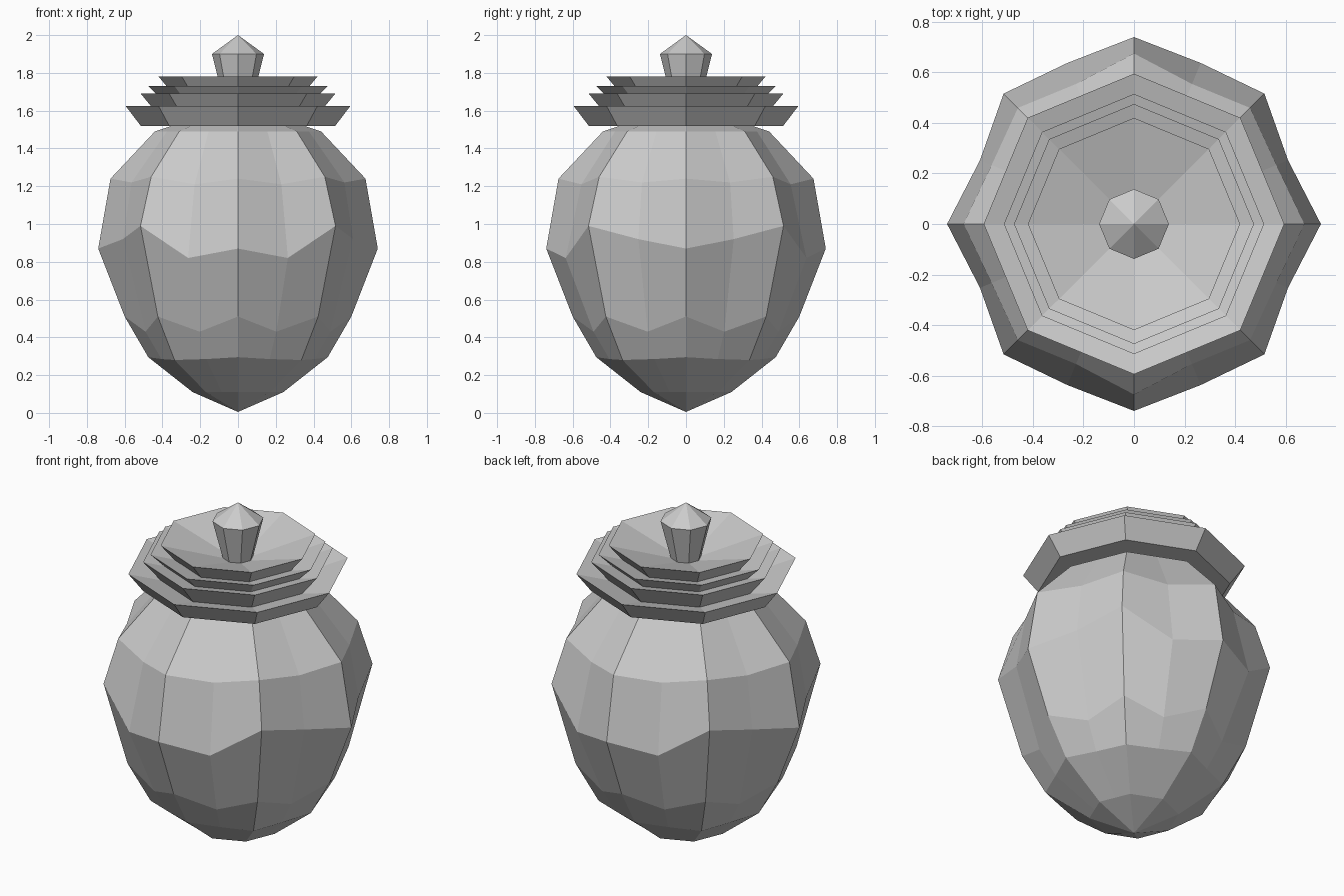
import bpy, bmesh
from math import sin, cos, pi

if "Cube" in bpy.data.objects:
    bpy.data.objects.remove(bpy.data.objects["Cube"])


def make_object(name, rings):
    """Skin a stack of rings (lists of points); a single-point ring is a pole."""
    bm = bmesh.new()
    rows = [[bm.verts.new(p) for p in ring] for ring in rings]
    n = max(len(r) for r in rows)
    for a, b in zip(rows, rows[1:]):
        for i in range(n):
            quad = []
            for v in (a[i % len(a)], a[(i + 1) % n % len(a)],
                      b[(i + 1) % n % len(b)], b[i % len(b)]):
                if v not in quad:
                    quad.append(v)
            bm.faces.new(quad)
    bmesh.ops.recalc_face_normals(bm, faces=bm.faces)
    mesh = bpy.data.meshes.new(name)
    bm.to_mesh(mesh)
    bm.free()
    obj = bpy.data.objects.new(name, mesh)
    bpy.context.collection.objects.link(obj)
    return obj


def ring(n, pick):
    """Ring of n points; pick(i) gives (radius, height)."""
    pts = []
    for i in range(n):
        r, z = pick(i)
        a = 2 * pi * i / n
        pts.append((r * cos(a), r * sin(a), z))
    return pts


def lathe(name, profile, n=8):
    return make_object(name, [[(0, 0, z)] if r == 0 else ring(n, lambda i: (r, z))
                              for r, z in profile])


# Jar body: 16 columns of four kinds (x/y axes, diagonals, between near x, between near y)
K = cos(pi / 8)
axis = [(.24, .11), (.475, .295), (.60, .51), (.74, .87), (.675, 1.24), (.44, 1.49), (.35, 1.52)]
diag = [(.24, .11), (.475, .28), (.60, .51), (.73, .99), (.65, 1.25), (.44, 1.49), (.35, 1.52)]
near_x = [(.24 * K, .11), (.475 * K, .285), (.53, .43), (.66, .92), (.61, 1.22), (.44 * K, 1.49), (.35 * K, 1.52)]
near_y = [(.24 * K, .11), (.475 * K, .285), (.53, .43), (.69, .82), (.60, 1.21), (.44 * K, 1.49), (.35 * K, 1.52)]
columns = [axis, near_x, diag, near_y, axis, near_y, diag, near_x] * 2
body_rings = [ring(16, lambda i: columns[i][k]) for k in range(len(axis))]
make_object("jar_body", [[(0, 0, .005)]] + body_rings + [[(0, 0, 1.53)]])

# Stepped lid: four flared tiers, each dished inward
lathe("stepped_lid", [(0, 1.525), (.515, 1.52), (.595, 1.625),
                      (.42, 1.575), (.515, 1.69),
                      (.40, 1.657), (.475, 1.73),
                      (.346, 1.691), (.42, 1.78),
                      (0, 1.655)])

# Faceted knob
lathe("lid_knob", [(0, 1.63), (.07, 1.63), (.138, 1.90), (0, 2.0)])
